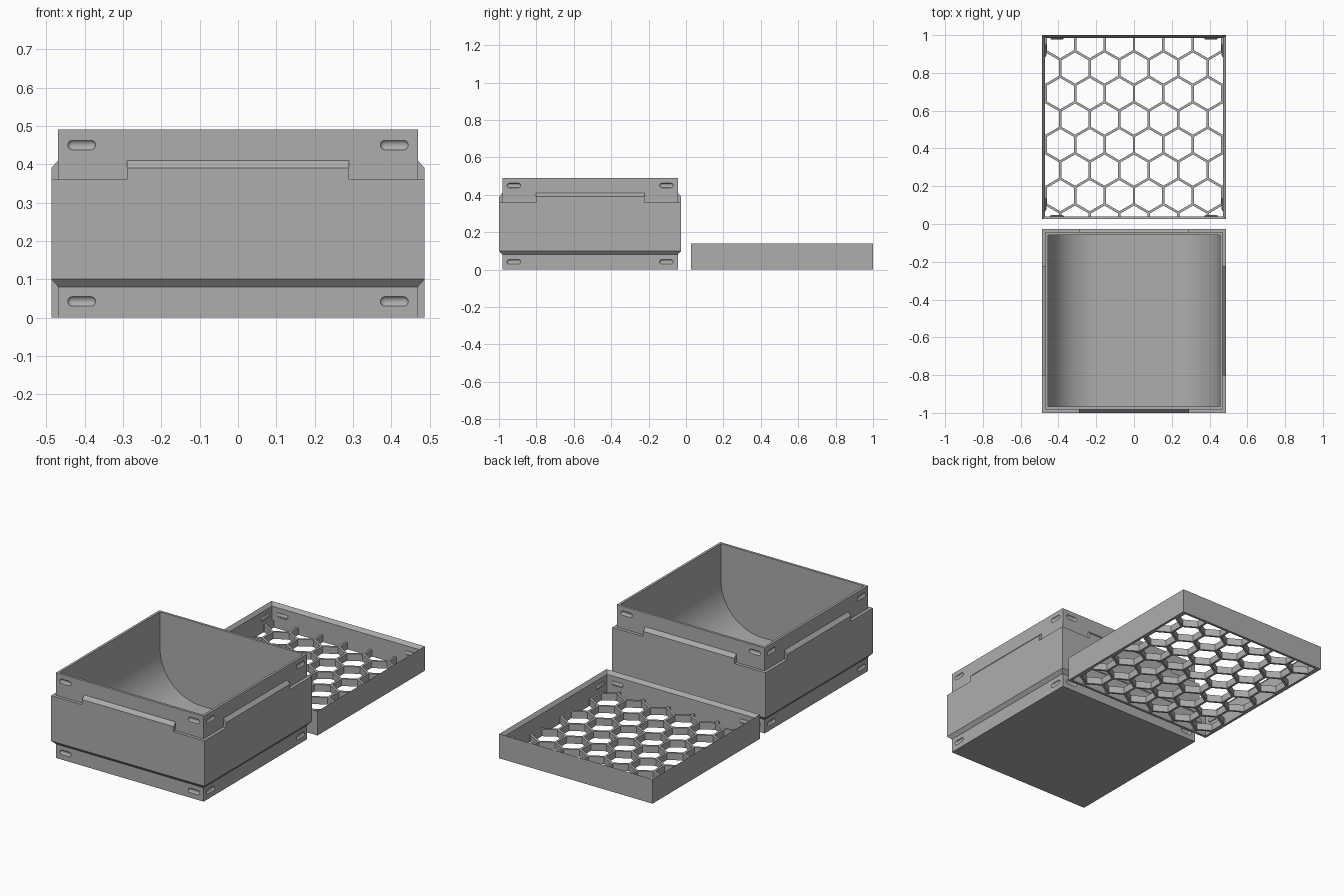
import bpy, bmesh, math
from mathutils import Matrix, Vector

cube = bpy.data.objects.get("Cube")
if cube:
    bpy.data.objects.remove(cube, do_unlink=True)

OUT, NECK, INNER = 0.487, 0.469, 0.455   # half widths
MID = 0.5125                             # distance of each part from the centre
PLATE, LID_H = 0.04, 0.14
BOX_AT, LID_AT = Vector((0, -MID, 0)), Vector((0, MID, 0))

grey = bpy.data.materials.new("plastic grey")
grey.use_nodes = True
colour = (0.42, 0.42, 0.42, 1)
grey.diffuse_color = colour
grey.node_tree.nodes["Principled BSDF"].inputs["Base Color"].default_value = colour


def make(name, bm, at):
    bmesh.ops.recalc_face_normals(bm, faces=bm.faces)
    mesh = bpy.data.meshes.new(name)
    bm.to_mesh(mesh)
    bm.free()
    mesh.materials.append(grey)
    ob = bpy.data.objects.new(name, mesh)
    ob.location = at
    bpy.context.collection.objects.link(ob)
    return ob


def combine(ob, other, operation):
    """Apply a boolean and remove the helper."""
    other.hide_render = True
    mod = ob.modifiers.new("cut", 'BOOLEAN')
    mod.operation, mod.solver, mod.object = operation, 'EXACT', other
    bpy.context.view_layer.objects.active = ob
    bpy.ops.object.modifier_apply(modifier=mod.name)
    bpy.data.objects.remove(other, do_unlink=True)


def prism(bm, points, vec):
    """Extrude a closed outline along vec."""
    face = bm.faces.new([bm.verts.new(p) for p in points])
    new = bmesh.ops.extrude_face_region(bm, geom=[face])["geom"]
    bmesh.ops.translate(bm, vec=vec, verts=[v for v in new if isinstance(v, bmesh.types.BMVert)])


def square_loft(bm, profile, closed):
    """Loft squares through (half width, height) pairs."""
    rings = [[bm.verts.new((sx * w, sy * w, z)) for sx, sy in ((-1, -1), (1, -1), (1, 1), (-1, 1))]
             for w, z in profile]
    pairs = list(zip(rings, rings[1:]))
    if closed:
        pairs.append((rings[-1], rings[0]))
    else:
        bm.faces.new(rings[0])
        bm.faces.new(rings[-1])
    for a, b in pairs:
        for i in range(4):
            j = (i + 1) % 4
            bm.faces.new((a[i], a[j], b[j], b[i]))


def pills(bm, wall, heights, depth):
    """Pairs of rounded slots on all four sides, flattened to depth."""
    r, half = 0.0125, 0.024
    for k in range(4):
        turn = Matrix.Rotation(k * math.pi / 2, 4, 'Z')
        for z in heights:
            for x in (-0.408, 0.408):
                place = (turn @ Matrix.Translation((x, -wall, z))
                         @ Matrix.Diagonal((1, depth / r, 1, 1)))
                ball = bmesh.ops.create_uvsphere(bm, u_segments=16, v_segments=8, radius=r)["verts"]
                mid = [v for v in ball if abs(v.co.x) < 1e-5]
                faces = {f for v in ball for f in v.link_faces}
                right = [f for f in faces if f.calc_center_median().x > 0]
                edges = {e for f in right for e in f.edges if e.verts[0] in mid and e.verts[1] in mid}
                # split the ball and bridge the halves into a pill
                split = bmesh.ops.split(bm, geom=right)["geom"]
                rv = {v for v in split if isinstance(v, bmesh.types.BMVert)}
                lv = {v for f in faces if f.is_valid and f not in right for v in f.verts}
                lv -= rv
                rims = [e for e in bm.edges if e.is_boundary and (e.verts[0] in rv or e.verts[0] in lv)]
                for v in rv:
                    v.co.x += half
                for v in lv:
                    v.co.x -= half
                bmesh.ops.bridge_loops(bm, edges=rims)
                bmesh.ops.transform(bm, matrix=place, verts=list(rv | lv))


# Stacking box: stepped outer shell
bm = bmesh.new()
square_loft(bm, [(NECK, 0), (NECK, 0.08), (OUT, 0.1), (OUT, 0.36), (NECK, 0.36), (NECK, 0.49)], False)
box = make("box", bm, BOX_AT)

# Raised bevelled tab in the middle of each side
bm = bmesh.new()
for k in range(4):
    turn = Matrix.Rotation(k * math.pi / 2, 4, 'Z')
    side = [(-0.46, 0.34), (-OUT, 0.34), (-OUT, 0.39), (-NECK, 0.41), (-0.46, 0.41)]
    prism(bm, [turn @ Vector((-0.29, y, z)) for y, z in side], turn @ Vector((0.58, 0, 0)))
combine(box, make("tabs", bm, BOX_AT), 'UNION')

# Rounded trough inside the box
R, FLOOR, STEPS = 0.26, 0.02, 16
arc = [(INNER - R + R * math.cos(a), FLOOR + R - R * math.sin(a))
       for a in (math.pi / 2 * i / STEPS for i in range(STEPS + 1))]
outline = [(INNER, 0.6)] + arc + [(-x, z) for x, z in reversed(arc)] + [(-INNER, 0.6)]
bm = bmesh.new()
prism(bm, [(x, -INNER, z) for x, z in outline], (0, 2 * INNER, 0))
combine(box, make("trough_cutter", bm, BOX_AT), 'DIFFERENCE')

# Latch slots in the neck and the foot
bm = bmesh.new()
pills(bm, NECK, (0.042, 0.45), 0.009)
combine(box, make("slot_cutter", bm, BOX_AT), 'DIFFERENCE')

# Lid wall with a bevelled rim
bm = bmesh.new()
square_loft(bm, [(OUT, 0), (OUT, LID_H), (0.472, LID_H - 0.02), (0.472, 0)], True)
lid_wall = make("lid_wall", bm, LID_AT)

# Latch bumps inside the lid
bm = bmesh.new()
pills(bm, 0.472, (0.08,), 0.008)
bumps = make("lid_bumps", bm, LID_AT)

# Honeycomb plate of the lid
bm = bmesh.new()
square_loft(bm, [(0.473, 0), (0.473, PLATE)], False)
comb = make("lid_honeycomb", bm, LID_AT)
PITCH, GAP = 0.156, 0.013
ROW = PITCH * math.sqrt(3) / 2
rad = (PITCH - GAP) / math.sqrt(3)
bm = bmesh.new()
for row in range(-5, 4):
    for col in range(-4, 5):
        cx = (col + (0.5 if row % 2 == 0 else 0)) * PITCH
        cy = 0.178 + row * ROW
        corners = [math.radians(30 + 60 * i) for i in range(6)]
        prism(bm, [(cx + rad * math.cos(a), cy + rad * math.sin(a), -0.1) for a in corners], (0, 0, 0.3))
combine(comb, make("hex_cutter", bm, LID_AT), 'DIFFERENCE')

# Smooth the curves and keep the corners sharp
bpy.ops.object.select_all(action='DESELECT')
for ob in (box, bumps):
    ob.select_set(True)
bpy.context.view_layer.objects.active = box
bpy.ops.object.shade_smooth_by_angle(angle=math.radians(25))
